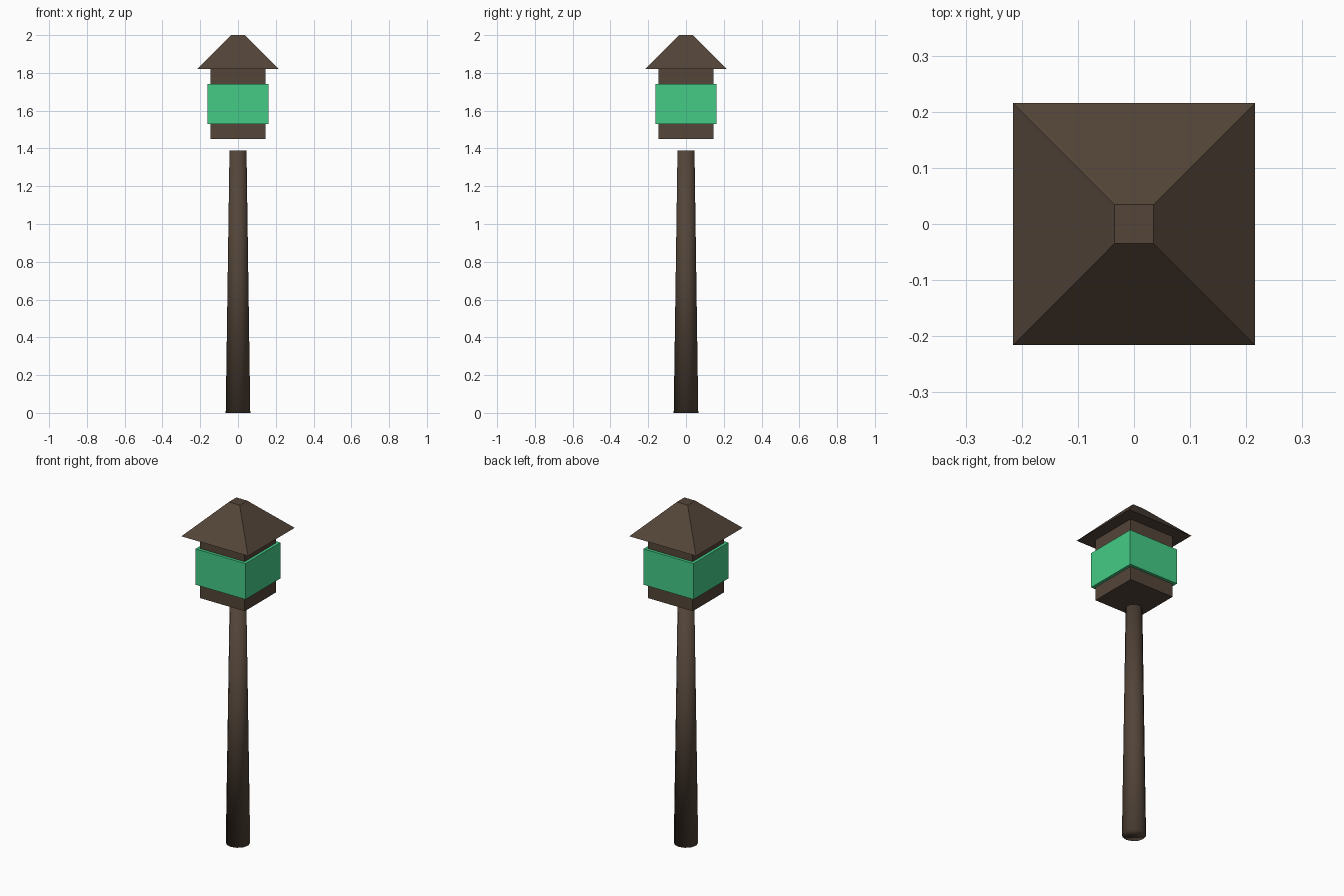
import bpy
from math import pi, sqrt

cube = bpy.data.objects.get("Cube")
if cube:
    bpy.data.objects.remove(cube, do_unlink=True)


def make_material(name, rgb):
    mat = bpy.data.materials.new(name)
    mat.use_nodes = True
    color = (*rgb, 1.0)
    mat.diffuse_color = color
    mat.node_tree.nodes["Principled BSDF"].inputs["Base Color"].default_value = color
    return mat


wood = make_material("dark brown wood", (0.087, 0.059, 0.041))
glass = make_material("green glass", (0.058, 0.6, 0.24))


def tapered(name, mat, z0, z1, r0, r1, sides, smooth=False):
    """Upright frustum between two heights; four sides give a square block."""
    square = sides == 4
    k = sqrt(2) if square else 1  # half width to corner radius
    bpy.ops.mesh.primitive_cone_add(
        vertices=sides, radius1=r0 * k, radius2=r1 * k, depth=z1 - z0,
        location=(0, 0, (z0 + z1) / 2), rotation=(0, 0, pi / 4 if square else 0))
    obj = bpy.context.object
    bpy.ops.object.transform_apply(location=True, rotation=True, scale=True)
    obj.name = name
    obj.data.materials.append(mat)
    if smooth:
        bpy.ops.object.shade_smooth()
    return obj


# Tapered round post, softly shaded over its ends
tapered("post", wood, 0, 1.39, 0.065, 0.045, 12, smooth=True)

# Square lantern body floating just above the post
tapered("lantern_body", wood, 1.45, 1.82, 0.145, 0.145, 4)

# Glowing band around the body
tapered("glass_band", glass, 1.53, 1.74, 0.162, 0.162, 4)

# Overhanging roof with a small flat top
tapered("roof", wood, 1.82, 2.0, 0.216, 0.035, 4)
